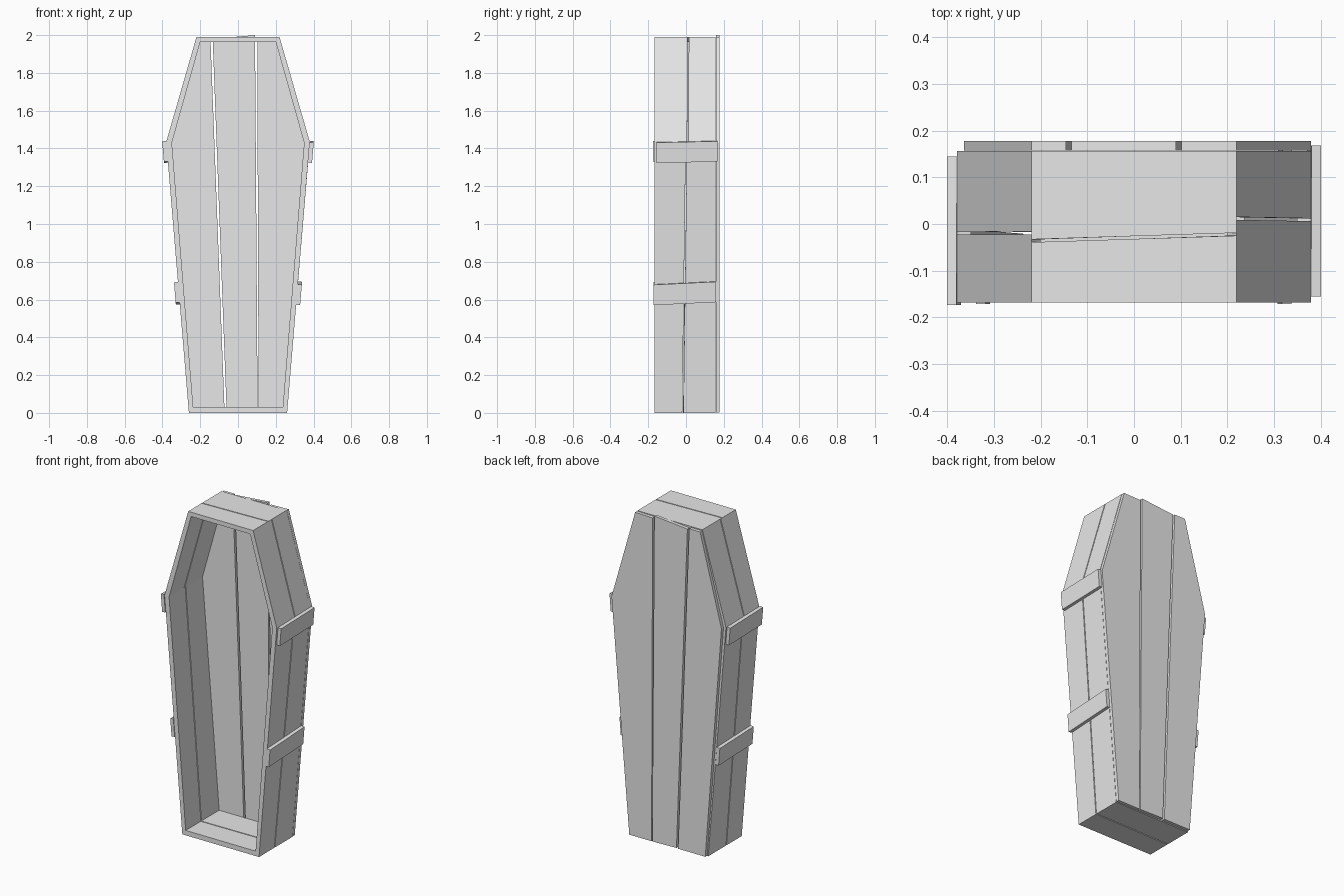
import bpy
import bmesh
from mathutils import Vector

cube = bpy.data.objects.get("Cube")
if cube:
    bpy.data.objects.remove(cube, do_unlink=True)

grey = bpy.data.materials.new("plain grey")
grey.use_nodes = True
grey.diffuse_color = (0.8, 0.8, 0.8, 1)
grey.node_tree.nodes["Principled BSDF"].inputs["Base Color"].default_value = (0.8, 0.8, 0.8, 1)


def prism(name, start, end):
    """Solid joining two matching loops of points."""
    bm = bmesh.new()
    a = [bm.verts.new(p) for p in start]
    b = [bm.verts.new(p) for p in end]
    bm.faces.new(a)
    bm.faces.new(b)
    for i in range(len(a)):
        j = (i + 1) % len(a)
        bm.faces.new((a[i], a[j], b[j], b[i]))
    bmesh.ops.recalc_face_normals(bm, faces=bm.faces)
    mesh = bpy.data.meshes.new(name)
    bm.to_mesh(mesh)
    bm.free()
    mesh.materials.append(grey)
    obj = bpy.data.objects.new(name, mesh)
    bpy.context.collection.objects.link(obj)
    return obj


# Six-sided outline as (x, z), outside and inside of the walls
outer = [(-0.22, 1.99), (0.22, 1.99), (0.38, 1.435), (0.26, 0), (-0.26, 0), (-0.38, 1.435)]
inner = [(-0.2, 1.963), (0.2, 1.963), (0.35, 1.43), (0.237, 0.03), (-0.237, 0.03), (-0.35, 1.43)]
FRONT, BACK, GAP = -0.168, 0.156, 0.003

# Each wall is two planks, parted by a slightly crooked seam (y at its two ends)
walls = [("top", -0.036, -0.022), ("upper_left", 0.012, 0.009),
         ("lower_left", 0.002, -0.017), ("bottom", -0.015, -0.02),
         ("lower_right", -0.018, -0.008), ("upper_right", -0.02, -0.019)]
for i, (name, seam_a, seam_b) in enumerate(walls):
    j = (i + 1) % 6

    def section(k, y0, y1):
        (ox, oz), (ix, iz) = outer[k], inner[k]
        return [(ox, y0, oz), (ix, y0, iz), (ix, y1, iz), (ox, y1, oz)]

    prism(name + "_front_plank", section(i, FRONT, seam_a - GAP), section(j, FRONT, seam_b - GAP))
    prism(name + "_rear_plank", section(i, seam_a + GAP, BACK), section(j, seam_b + GAP, BACK))

# Back boards with crooked gaps between them
boards = {
    "back_board_right": [(-0.22, 1.985), (-0.146, 1.985), (-0.071, 0.004), (-0.255, 0.004), (-0.365, 1.43)],
    "back_board_middle": [(-0.134, 1.98), (0.09, 2.0), (0.104, 0.002), (-0.06, 0.006)],
    "back_board_left": [(0.102, 1.985), (0.22, 1.988), (0.38, 1.43), (0.26, 0.002), (0.109, 0.002)],
}
for name, pts in boards.items():
    prism(name, [(x, 0.158, z) for x, z in pts], [(x, 0.178, z) for x, z in pts])


# Battens nailed across the lower side walls, slightly tilted
def batten(name, side, z_front, z_back, y_front, y_back):
    height, thick = 0.108, 0.021
    top, foot = outer[2], outer[3]

    def wall_x(z):
        return foot[0] + (top[0] - foot[0]) * z / top[1]

    def end(y, z):
        lo, hi = wall_x(z), wall_x(z + height)
        return [Vector((side * x, y, h)) for x, h in
                ((lo, z), (lo + thick, z - 0.002), (hi + thick, z + height - 0.002), (hi, z + height))]

    prism(name, end(y_front, z_front), end(y_back, z_back))


batten("upper_batten_left", 1, 1.325, 1.332, -0.155, 0.168)
batten("upper_batten_right", -1, 1.332, 1.325, -0.174, 0.145)
batten("lower_batten_left", 1, 0.572, 0.588, -0.172, 0.16)
batten("lower_batten_right", -1, 0.585, 0.575, -0.172, 0.155)
